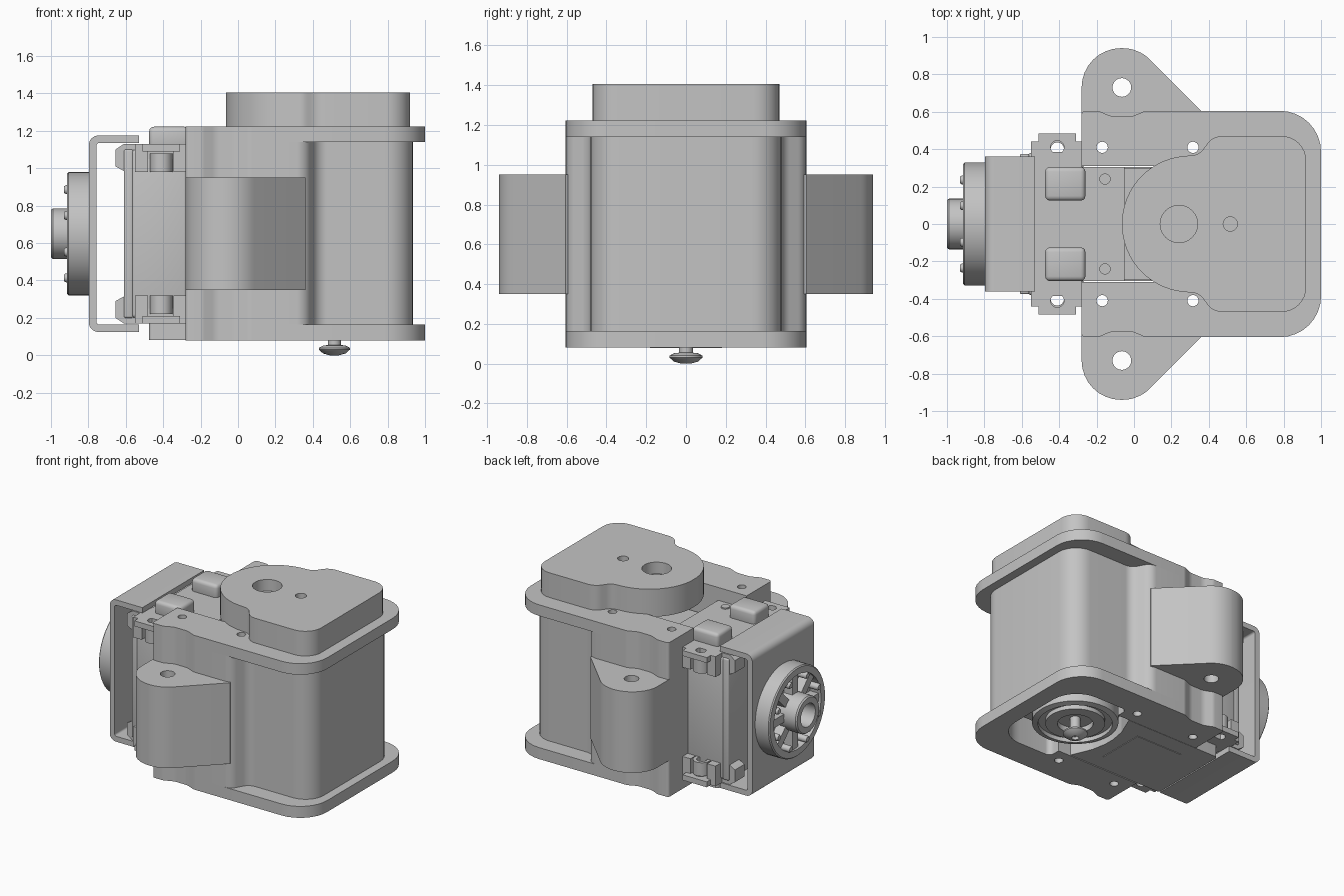
import bpy, bmesh, math
from mathutils import Matrix, Vector

old = bpy.data.objects.get("Cube")
if old:
    bpy.data.objects.remove(old, do_unlink=True)

grey = bpy.data.materials.new("plain grey")
grey.use_nodes = True
grey.diffuse_color = (0.55, 0.55, 0.55, 1)
grey.node_tree.nodes["Principled BSDF"].inputs["Base Color"].default_value = (0.55, 0.55, 0.55, 1)
TURN = {"z": Matrix(), "y": Matrix.Rotation(math.pi / 2, 4, "X"), "x": Matrix.Rotation(-math.pi / 2, 4, "Y")}
MID = 0.65


def finish(name, bm, matrix=Matrix()):
    bmesh.ops.transform(bm, matrix=matrix, verts=bm.verts)
    bmesh.ops.recalc_face_normals(bm, faces=bm.faces)
    me = bpy.data.meshes.new(name)
    bm.to_mesh(me)
    bm.free()
    me.materials.append(grey)
    me.shade_smooth()
    me.set_sharp_from_angle(angle=math.radians(32))
    ob = bpy.data.objects.new(name, me)
    bpy.context.collection.objects.link(ob)
    return ob


def fillet(points, steps=8):
    """Round each (x, y, radius) corner of a closed outline."""
    out, n = [], len(points)
    for i, (x, y, r) in enumerate(points):
        p = Vector((x, y))
        if r == 0:
            out.append(p)
            continue
        a = (Vector(points[i - 1][:2]) - p).normalized()
        b = (Vector(points[(i + 1) % n][:2]) - p).normalized()
        half = a.angle(b) / 2
        centre = p + (a + b).normalized() * r / math.sin(half)
        start = p + a * r / math.tan(half) - centre
        end = p + b * r / math.tan(half) - centre
        sweep = start.angle_signed(end)
        for k in range(steps + 1):
            t = -sweep * k / steps
            c, s = math.cos(t), math.sin(t)
            out.append(centre + Vector((start.x * c - start.y * s, start.x * s + start.y * c)))
    return out


def both_sides(half):
    return half + [(x, -y, r) for x, y, r in reversed(half)]


def prism(name, points, low, high, axis="z"):
    bm = bmesh.new()
    face = bm.faces.new([bm.verts.new((p.x, p.y, low)) for p in fillet(points)])
    top = bmesh.ops.extrude_face_region(bm, geom=[face])
    moved = [v for v in top["geom"] if isinstance(v, bmesh.types.BMVert)]
    bmesh.ops.translate(bm, verts=moved, vec=(0, 0, high - low))
    return finish(name, bm, TURN[axis])


def box(name, x, y, z, bevel=0):
    bm = bmesh.new()
    bmesh.ops.create_cube(bm, size=1)
    for v in bm.verts:
        v.co = [(lo + hi) / 2 + c * (hi - lo) for c, (lo, hi) in zip(v.co, (x, y, z))]
    if bevel:
        bmesh.ops.bevel(bm, geom=bm.edges[:], offset=bevel, segments=3, affect="EDGES", profile=0.5)
    return finish(name, bm)


def lathe(name, profile, place, axis="z", steps=48):
    """Spin a (radius, height) profile."""
    bm = bmesh.new()
    verts = [bm.verts.new((r, 0, h)) for r, h in profile]
    edges = [bm.edges.new(pair) for pair in zip(verts, verts[1:])]
    bmesh.ops.spin(bm, geom=verts + edges, cent=(0, 0, 0), axis=(0, 0, 1),
                   angle=2 * math.pi, steps=steps, use_merge=True)
    bmesh.ops.remove_doubles(bm, verts=bm.verts, dist=0.0001)
    return finish(name, bm, Matrix.Translation(place) @ TURN[axis])


def drill(ob, holes):
    """Cut round holes given as (x, y, radius, low, high)."""
    for x, y, r, low, high in holes:
        tool = lathe("drill", [(0, low), (r, low), (r, high), (0, high)], (x, y, 0), steps=24)
        mod = ob.modifiers.new("hole", "BOOLEAN")
        mod.operation, mod.solver, mod.object = "DIFFERENCE", "EXACT", tool
        dg = bpy.context.evaluated_depsgraph_get()
        me = bpy.data.meshes.new_from_object(ob.evaluated_get(dg))
        ob.modifiers.clear()
        ob.data = me
        bpy.data.objects.remove(tool, do_unlink=True)
    ob.data.set_sharp_from_angle(angle=math.radians(32))


# Housing: C-shaped wall between two flanges
arm = [(-0.28, 0.31, 0), (-0.28, 0.605, 0.02), (-0.19, 0.605, 0.06), (-0.12, 0.575, 0.1),
       (-0.01, 0.575, 0.1), (0.06, 0.605, 0.06)]
cavity = [(0.87, 0.4, 0.2), (0.4, 0.4, 0.04), (0.4, 0.31, 0)]
rim = [(1, 0.605, 0.22)]
wall = [(0.36, 0.605, 0.08), (0.43, 0.48, 0.08), (0.935, 0.48, 0.15)]
bolts = [(x, y, 0.03, 0, 1.3) for x in (-0.17, 0.315) for y in (-0.41, 0.41)]
for name, half, low, high in (("housing_wall", cavity + arm + wall, 0.165, 1.14),
                              ("bottom_flange", cavity + arm + rim, 0.08, 0.165),
                              ("top_flange", [(0.15, 0.31, 0)] + arm + rim, 1.14, 1.222)):
    drill(prism(name, both_sides(half), low, high), bolts)

# Mounting ears
for side, s in (("left", 1), ("right", -1)):
    ear = [(-0.28, 0.5 * s, 0), (-0.28, 0.94 * s, 0.21), (0.025, 0.94 * s, 0.21),
           (0.36, 0.605 * s, 0), (0.3, 0.5 * s, 0)]
    drill(prism(side + "_ear", ear, 0.35, 0.95), [(-0.065, 0.73 * s, 0.05, 0.2, 1.1)])

# Top cap: round nose running into a wider rounded block
nose = [(0.3 - 0.365 * math.cos(t * math.pi / 32), 0.365 * math.sin(t * math.pi / 32), 0)
        for t in range(1, 16)]
cap = prism("top_cap", both_sides(nose + [(0.35, 0.37, 0.08), (0.42, 0.47, 0.1), (0.92, 0.47, 0.13)]),
            1.2, 1.405)
drill(cap, [(0.24, 0, 0.1, 1.32, 1.5), (0.515, 0, 0.038, 1.3, 1.5)])

# Actuator bodies
box("inner_body", (-0.28, 0.85), (-0.3, 0.3), (0.22, 1.0))
box("outer_body", (-0.57, -0.27), (-0.38, 0.38), (0.2, 1.1), 0.02)
box("face_plate", (-0.61, -0.56), (-0.375, 0.375), (0.2, 1.1), 0.01)
box("upper_plate", (-0.53, -0.05), (-0.305, 0.305), (0.98, 1.13))
box("upper_edge", (-0.53, -0.28), (-0.385, 0.385), (1.05, 1.13))
box("lower_plate", (-0.53, -0.28), (-0.385, 0.385), (0.17, 0.25))
bottom = [(-0.475, 0.305, 0.02), (0.3, 0.305, 0), (0.235, 0.15, 0.05), (0.215, 0.04, 0)]
prism("bottom_cover", both_sides(bottom), 0.082, 0.25)
box("label_panel", (-0.26, 0.12), (-0.18, 0.18), (0.078, 0.084))
for s in (-1, 1):
    box("top_pad", (-0.475, -0.26), sorted((0.125 * s, 0.305 * s)), (1.1, 1.222), 0.025)
    lathe("plate_screw", [(0, 1.14), (0.03, 1.14), (0.03, 1.1)], (-0.155, 0.24 * s, 0), steps=20)

# Corner lugs with nut sockets, repeated on each side, above and below
for s in (-1, 1):
    for up in (-1, 1):
        def span(low, high):
            return sorted((MID + up * low, MID + up * high))
        bar = box("lug_bar", (-0.51, -0.31), sorted((0.36 * s, 0.485 * s)), span(0.44, 0.48))
        drill(bar, [(-0.41, 0.41 * s, 0.036, 0, 1.3)])
        for x in (-0.55, -0.345):
            box("lug_post", (x, x + 0.07), sorted((0.36 * s, 0.44 * s)), span(0.33, 0.48))
        lathe("lug_nut", [(0.036, MID + up * 0.33), (0.06, MID + up * 0.33),
                          (0.06, MID + up * 0.43), (0.036, MID + up * 0.43),
                          (0.036, MID + up * 0.33)], (-0.41, 0.4 * s, 0), steps=24)
        y0, y1 = sorted((0.25 * s, 0.362 * s))
        prism("chamfered_lug", [(-0.53, MID + up * 0.33, 0), (-0.6, MID + up * 0.33, 0),
                                (-0.655, MID + up * 0.36, 0), (-0.655, MID + up * 0.45, 0),
                                (-0.61, MID + up * 0.48, 0), (-0.53, MID + up * 0.48, 0)],
              -y1, -y0, "y")

# U bracket
u_half = [(-0.53, 0.525, 0), (-0.797, 0.525, 0.05), (-0.797, -0.525, 0.05), (-0.53, -0.525, 0),
          (-0.53, -0.485, 0), (-0.757, -0.485, 0.015), (-0.757, 0.485, 0.015), (-0.53, 0.485, 0)]
prism("u_bracket", [(x, z + MID, r) for x, z, r in u_half], -0.362, 0.362, "y")

# Output wheel on the bracket
hub = (-0.795, 0, MID)
lathe("output_wheel", [(0, 0), (0.33, 0), (0.33, 0.11), (0.322, 0.118), (0.275, 0.118), (0.275, 0.03),
                       (0.135, 0.03), (0.135, 0.195), (0.127, 0.205), (0.085, 0.205), (0.085, 0.08),
                       (0, 0.08)], hub, "x")
for k in range(8):
    turn = Matrix.Translation(hub) @ Matrix.Rotation(k * math.pi / 4, 4, "X")
    spoke = box("wheel_spoke", (-0.1, -0.02), (0.12, 0.285), (-0.03, 0.03))
    spoke.data.transform(turn)
    a = (k + 0.5) * math.pi / 4
    lathe("wheel_screw", [(0, 0.135), (0.018, 0.135), (0.024, 0.125), (0.024, 0.02)],
          (hub[0], 0.255 * math.cos(a), MID + 0.255 * math.sin(a)), "x", 16)

# Lower pivot wheel and its screw
lathe("pivot_wheel", [(0.29, 0.24), (0.29, 0.12), (0.25, 0.11), (0.25, 0.14), (0.2, 0.14), (0.2, 0.11),
                      (0.12, 0.11), (0.12, 0.15), (0, 0.15)], (0.515, 0, 0))
lathe("pivot_screw", [(0, 0.02), (0.02, 0.02), (0.025, 0), (0.06, 0.01), (0.083, 0.03), (0.083, 0.04),
                      (0.06, 0.052), (0.035, 0.055), (0.035, 0.16)], (0.515, 0, 0), steps=32)
